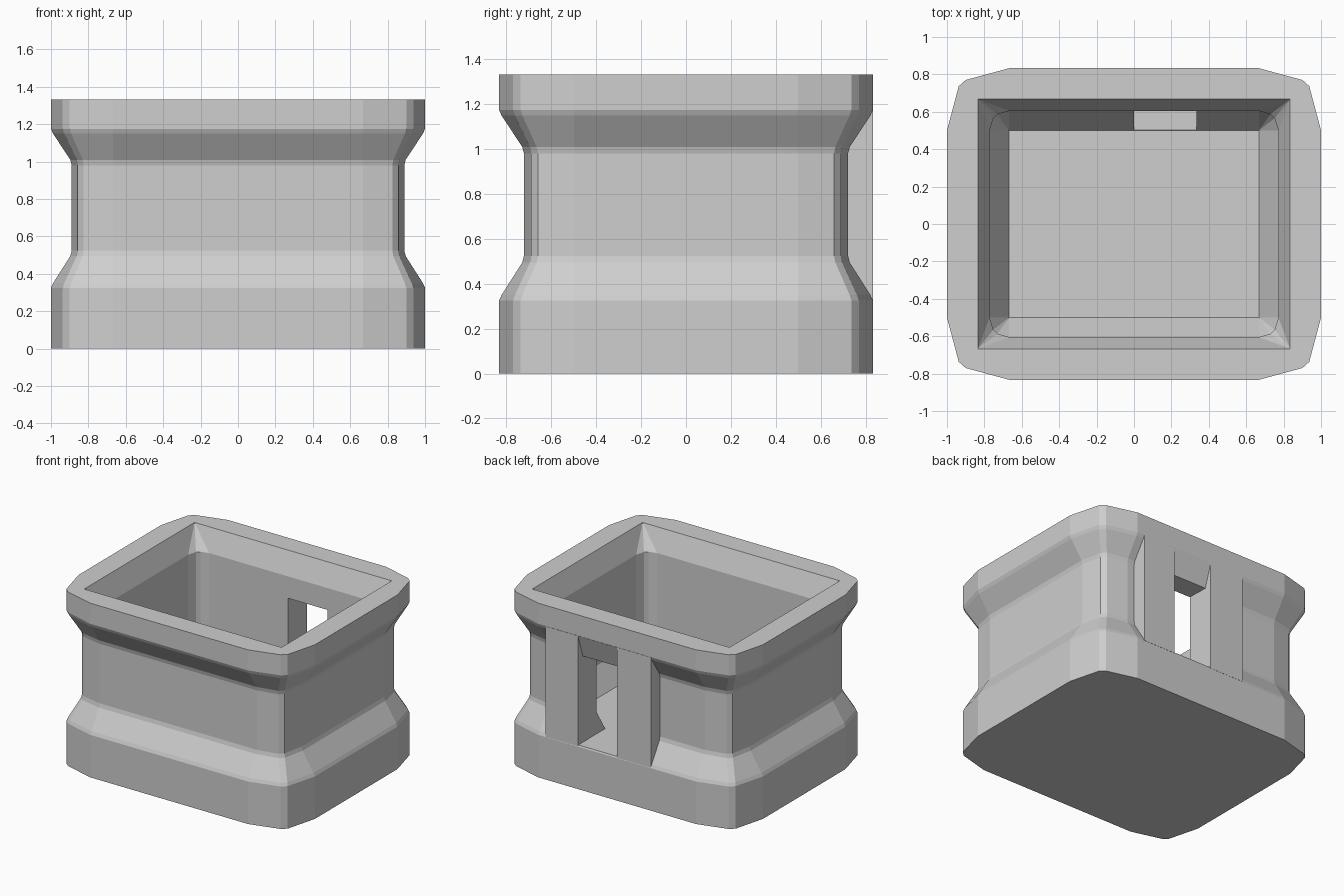
import bpy
import bmesh

cube = bpy.data.objects.get("Cube")
if cube:
    bpy.data.objects.remove(cube, do_unlink=True)

grey = bpy.data.materials.new("plain_grey")
grey.use_nodes = True
colour = (0.62, 0.62, 0.62, 1)
grey.diffuse_color = colour
grey.node_tree.nodes["Principled BSDF"].inputs["Base Color"].default_value = colour


def finish(bm, name):
    bmesh.ops.remove_doubles(bm, verts=bm.verts, dist=0.0001)
    bmesh.ops.recalc_face_normals(bm, faces=bm.faces)
    mesh = bpy.data.meshes.new(name)
    bm.to_mesh(mesh)
    bm.free()
    mesh.materials.append(grey)
    obj = bpy.data.objects.new(name, mesh)
    bpy.context.collection.objects.link(obj)
    return obj


def ring(bm, corner, z):
    """Mirror one corner's points into all four quadrants, counter-clockwise."""
    verts = []
    for sx, sy in ((1, 1), (-1, 1), (-1, -1), (1, -1)):
        points = corner[::-1] if sx * sy > 0 else corner
        verts += [bm.verts.new((sx * x, sy * y, z)) for x, y in points]
    return verts


def prism(name, profile, x0, x1):
    """Extrude a (y, z) profile along x."""
    bm = bmesh.new()
    face = bm.faces.new([bm.verts.new((x0, y, z)) for y, z in profile])
    new = bmesh.ops.extrude_face_region(bm, geom=[face])["geom"]
    moved = [v for v in new if isinstance(v, bmesh.types.BMVert)]
    bmesh.ops.translate(bm, verts=moved, vec=(x1 - x0, 0, 0))
    return finish(bm, name)


def block(name, x0, x1, y0, y1, z0, z1):
    return prism(name, [(y0, z0), (y1, z0), (y1, z1), (y0, z1)], x0, x1)


# Corner outlines of the shell
WIDE = [(0.667, 0.833), (0.9, 0.77), (0.937, 0.737), (1.0, 0.5)]
WAIST = [(0.667, 0.722), (0.825, 0.69), (0.857, 0.66), (0.889, 0.5)]
INNER = [(0.667, 0.605), (0.73, 0.587), (0.752, 0.565), (0.772, 0.5)]
RIM = [(0.835, 0.667)] * 4
FLOOR = [(0.667, 0.5)] * 4


def blend(t):
    return [(a + (c - a) * t, b + (d - b) * t)
            for (a, b), (c, d) in zip(WIDE, WAIST)]


# Shell: outside upward, over the rim, down the cavity to the floor
bm = bmesh.new()
half = [(0, 0), (0.325, 0), (0.35, 0.1), (0.495, 0.93), (0.525, 1)]
top = [(0.98, 1), (1.01, 0.93), (1.15, 0.1), (1.175, 0), (1.333, 0)]
levels = [(blend(t), z) for z, t in half + top]
levels += [(RIM, 1.333), (INNER, 1.167), (INNER, 0.5), (FLOOR, 0.333)]
rings = [ring(bm, corner, z) for corner, z in levels]
for low, high in zip(rings, rings[1:]):
    for i in range(len(low)):
        j = (i + 1) % len(low)
        bm.faces.new((low[i], low[j], high[j], high[i]))
bm.faces.new(rings[0][::-1])
bm.faces.new(rings[-1])
shell = finish(bm, "shell")

# Window opening through the back wall
cutter = block("window_cutter", 0, 0.333, 0.42, 0.95, 0.336, 1.0)
cutter.hide_render = True
cutter.hide_viewport = True
cut = shell.modifiers.new("window", "BOOLEAN")
cut.operation = "DIFFERENCE"
cut.solver = "EXACT"
cut.object = cutter

# Raised posts either side of the window, and the sloping header between them
block("window_post_left", 0.331, 0.605, 0.70, 0.833, 0.328, 1.172)
block("window_post_right", -0.285, 0.002, 0.70, 0.833, 0.328, 1.172)
prism("window_header", [(0.70, 0.996), (0.775, 0.996), (0.833, 1.172), (0.70, 1.172)],
      0, 0.333)
